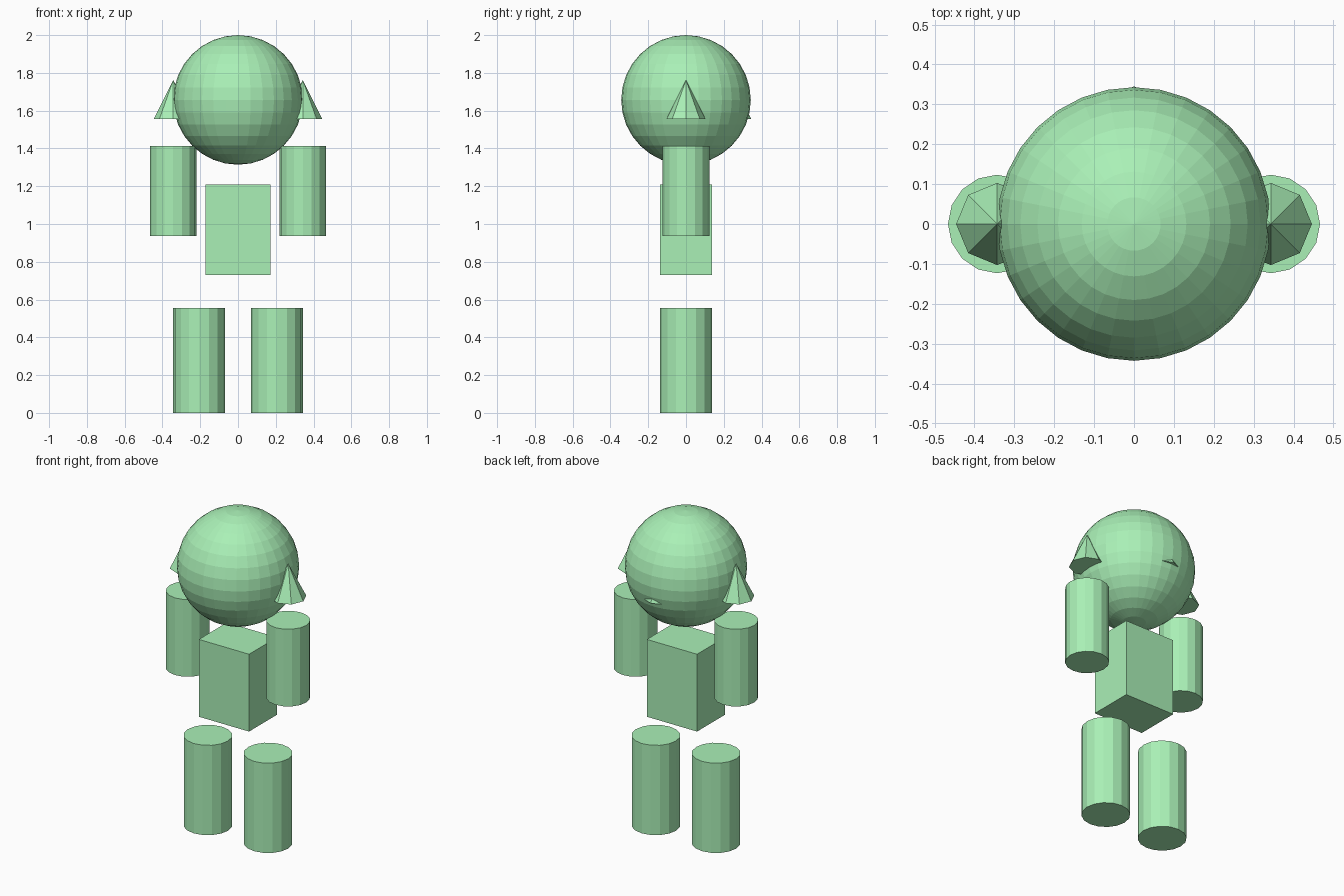
import bpy

if "Cube" in bpy.data.objects:
    bpy.data.objects.remove(bpy.data.objects["Cube"])

green = bpy.data.materials.new("green")
green.diffuse_color = (0.40, 0.87, 0.47, 1)
green.use_nodes = True
green.node_tree.nodes["Principled BSDF"].inputs["Base Color"].default_value = green.diffuse_color


def finish(name):
    obj = bpy.context.object
    obj.name = name
    obj.data.materials.append(green)
    return obj


def cylinder(name, x, radius, bottom, top):
    bpy.ops.mesh.primitive_cylinder_add(vertices=16, radius=radius, depth=top - bottom,
                                        location=(x, 0, (bottom + top) / 2))
    finish(name)


def cone(name, x, y):
    bottom, top = 1.556, 1.762
    bpy.ops.mesh.primitive_cone_add(vertices=8, radius1=0.103, radius2=0, depth=top - bottom,
                                    location=(x, y, (bottom + top) / 2))
    finish(name)


# Head
bpy.ops.mesh.primitive_uv_sphere_add(segments=32, ring_count=16, radius=0.343,
                                     location=(0, 0, 1.657))
finish("head")

# Torso
bpy.ops.mesh.primitive_cube_add(size=1, location=(0, 0, 0.969))
torso = finish("torso")
torso.scale = (0.343, 0.274, 0.478)

# Paired limbs and ears
for side, s in (("left", -1), ("right", 1)):
    cylinder(side + "_leg", s * 0.206, 0.137, 0, 0.555)
    cylinder(side + "_arm", s * 0.343, 0.1235, 0.936, 1.413)
    cone(side + "_ear", s * 0.343, 0)

# Small cone just poking out of the back of the head
cone("back_spike", 0, 0.242)
